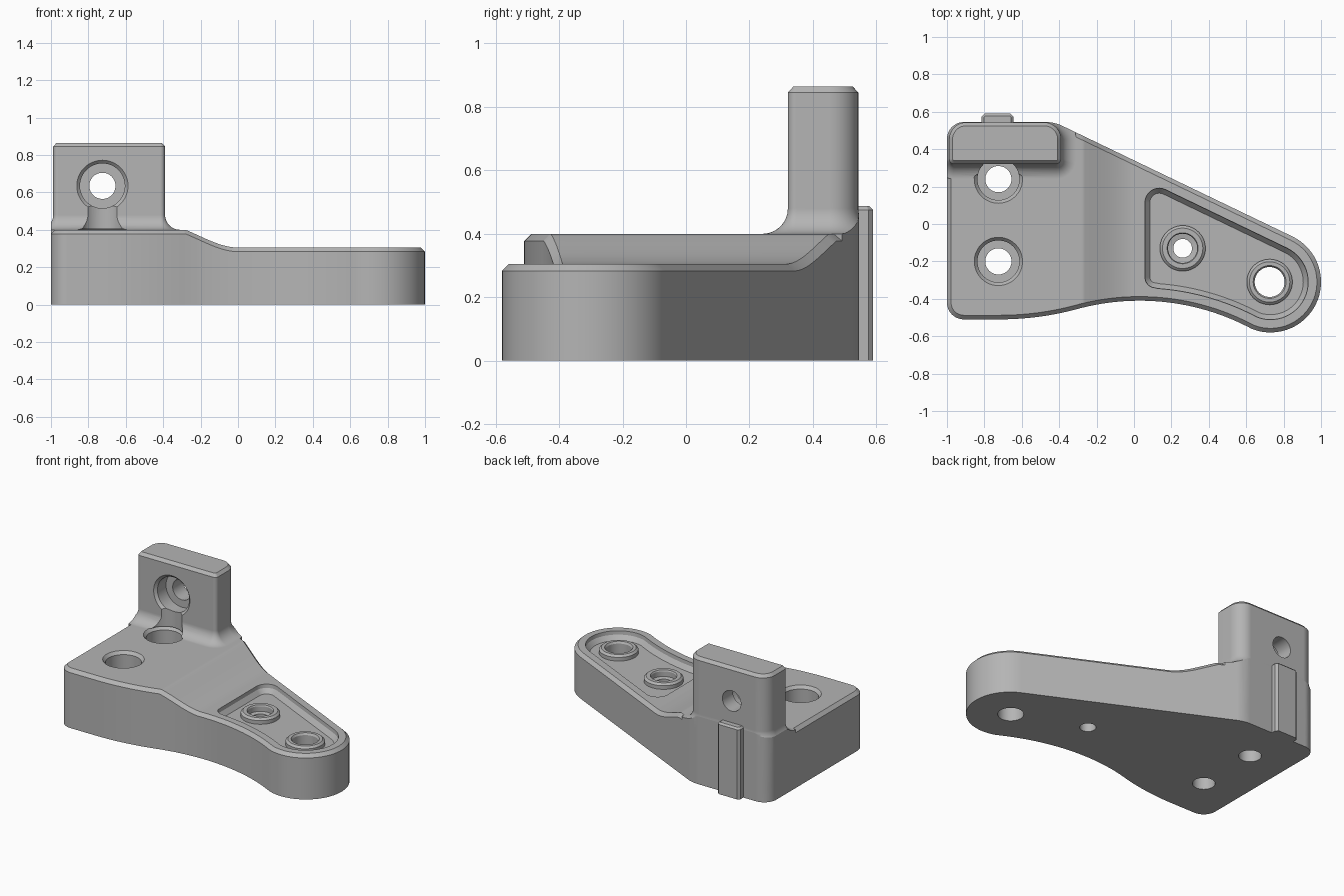
import bpy, bmesh
from math import cos, sin, pi, radians
from mathutils import Vector, Matrix

if "Cube" in bpy.data.objects:
    bpy.data.objects.remove(bpy.data.objects["Cube"])

grey = bpy.data.materials.new("machined_grey")
grey.use_nodes = True
grey.diffuse_color = (0.46, 0.46, 0.46, 1)
grey.node_tree.nodes["Principled BSDF"].inputs["Base Color"].default_value = grey.diffuse_color


def arc(cx, cy, r, start, end, n):
    angles = [radians(start + (end - start) * i / n) for i in range(n + 1)]
    return [Vector((cx + r * cos(a), cy + r * sin(a))) for a in angles]


def clean(points):
    """Drop points that nearly repeat their neighbour."""
    return [p for i, p in enumerate(points) if (p - points[i - 1]).length > 0.006]


def inset(points, d):
    """Move a counter-clockwise outline inward by d."""
    result = []
    for i, p in enumerate(points):
        a = (p - points[i - 1]).normalized()
        b = (points[(i + 1) % len(points)] - p).normalized()
        na, nb = Vector((-a.y, a.x)), Vector((-b.y, b.x))
        result.append(p + (na + nb) * d / (1 + na.dot(nb)))
    return result


def make(name, bm):
    bmesh.ops.recalc_face_normals(bm, faces=bm.faces)
    mesh = bpy.data.meshes.new(name)
    bm.to_mesh(mesh)
    bm.free()
    mesh.materials.append(grey)
    obj = bpy.data.objects.new(name, mesh)
    bpy.context.collection.objects.link(obj)
    return obj


def loft(rings):
    """Closed solid through equally long rings of 3D points."""
    bm = bmesh.new()
    loops = [[bm.verts.new(p) for p in ring] for ring in rings]
    n = len(loops[0])
    for low, high in zip(loops, loops[1:]):
        for i in range(n):
            j = (i + 1) % n
            bm.faces.new((low[i], low[j], high[j], high[i]))
    bm.faces.new(loops[0][::-1])
    bm.faces.new(loops[-1])
    return bm


def stack(outline, levels):
    return loft([[(p.x, p.y, z) for p in inset(outline, d)] for z, d in levels])


def lathe(name, profile, x, y, z=0.0, tilt=0.0):
    bm = loft([[(p.x, p.y, h) for p in arc(0, 0, r, 0, 352.5, 47)] for r, h in profile])
    bm.transform(Matrix.Translation((x, y, z)) @ Matrix.Rotation(tilt, 4, "X"))
    return make(name, bm)


def combine(target, tool, operation):
    mod = target.modifiers.new("boolean", "BOOLEAN")
    mod.operation, mod.solver, mod.object = operation, "EXACT", tool
    bpy.context.view_layer.objects.active = target
    bpy.ops.object.modifier_apply(modifier=mod.name)
    bpy.data.objects.remove(tool)


# Plan outline of the base plate
outline = clean(
    arc(-0.91, -0.42, 0.09, 180, 270, 10)
    + arc(-0.72, 1.09, 1.6, -90, -75, 10)
    + arc(0.03, -1.68, 1.27, 104.5, 62.9, 24)
    + arc(0.73, -0.31, 0.27, -117.1, 64.4, 32)
    + arc(-0.471, 0.345, 0.2, 64.4, 90, 6)
    + arc(-0.91, 0.455, 0.09, 90, 180, 10))

# Base plate with chamfered rim, stepped down along a curved ramp
RAMP, HIGH, LOW = -0.28, 0.4, 0.305


def drop(x):
    t = min(max((x - RAMP) / -RAMP, 0), 1)
    return (HIGH - LOW) * (1 - (1 - t) ** 2 * (1 + 0.8 * t))


bm = stack(outline, [(0, 0), (HIGH - 0.022, 0), (HIGH, 0.022)])
for i in range(17):
    bmesh.ops.bisect_plane(bm, geom=bm.verts[:] + bm.edges[:] + bm.faces[:], dist=1e-5,
                           plane_co=(RAMP * (1 - i / 16), 0, 0), plane_no=(1, 0, 0))
for v in bm.verts:
    if v.co.z > 0.3:
        v.co.z -= drop(v.co.x)
bracket = make("bracket", bm)

# Upright lug with a flared foot, trimmed to the plate outline
lug_plan = clean(
    arc(-0.962, 0.347, 0.026, 180, 270, 6)
    + arc(-0.416, 0.347, 0.026, 270, 360, 6)
    + arc(-0.48, 0.453, 0.09, 0, 90, 10)
    + arc(-0.898, 0.453, 0.09, 90, 180, 10))
FLARE = 0.08
levels = [(0.1, -FLARE)]
for i in range(9):
    a = i / 8 * pi / 2
    levels.append((HIGH + FLARE * (1 - cos(a)), -FLARE * (1 - sin(a))))
levels += [(0.845, 0), (0.865, 0.018)]
lug = make("upright_lug", stack(lug_plan, levels))
combine(lug, make("lug_trim", stack(outline, [(0.05, 0), (1, 0)])), "INTERSECT")
combine(bracket, lug, "UNION")

# Locating key on the back
key_plan = [Vector(p) for p in ((-0.815, 0.48), (-0.645, 0.48), (-0.645, 0.575),
                                (-0.66, 0.59), (-0.8, 0.59), (-0.815, 0.575))]
key = make("back_key", stack(key_plan, [(0, 0), (0.475, 0), (0.487, 0.012)]))
combine(bracket, key, "UNION")

# Shallow pocket in the arm
pocket_plan = clean(
    arc(0.115, -0.285, 0.06, 180, 270, 8)
    + arc(0.03, -1.68, 1.335, 86, 62.9, 16)
    + arc(0.73, -0.31, 0.205, -117.1, 64.4, 28)
    + arc(0.135, 0.115, 0.08, 64.4, 180, 10))
pocket = make("pocket_cutter", stack(pocket_plan, [(0.25, 0.03), (0.28, 0.006), (0.34, 0)]))
combine(bracket, pocket, "DIFFERENCE")

# Two bosses in the pocket, each with its hole
ARM_HOLES = (
    (0.26, -0.13, [(0.05, -0.1), (0.05, 0.24), (0.078, 0.245), (0.078, 0.28), (0.09, 0.3)]),
    (0.725, -0.31, [(0.08, -0.1), (0.08, 0.275), (0.095, 0.3)]))
for x, y, hole in ARM_HOLES:
    boss = lathe("boss", [(0.122, 0.2), (0.122, 0.275), (0.108, 0.288)], x, y)
    combine(bracket, boss, "UNION")
    combine(bracket, lathe("boss_hole_cutter", hole, x, y), "DIFFERENCE")

# Counterbored mounting holes; the rear one notches the lug foot
bore = [(0.07, -0.1), (0.07, 0.2), (0.112, 0.2), (0.112, 0.38),
        (0.13, 0.401), (0.112, 0.405), (0.112, 0.57)]
for y in (-0.2, 0.24):
    combine(bracket, lathe("mount_hole_cutter", bore, -0.725, y), "DIFFERENCE")

# Counterbored cross hole through the lug
cross = [(0.138, -0.05), (0.138, 0), (0.12, 0.018), (0.12, 0.11), (0.07, 0.11), (0.07, 0.4)]
cross_cutter = lathe("cross_hole_cutter", cross, -0.725, 0.32, 0.635, -pi / 2)
combine(bracket, cross_cutter, "DIFFERENCE")

# Smooth curved faces, keep machined edges crisp
bpy.ops.object.select_all(action="DESELECT")
bracket.select_set(True)
bpy.context.view_layer.objects.active = bracket
bpy.ops.object.shade_smooth_by_angle(angle=radians(28))
weighted = bracket.modifiers.new("weighted_normals", "WEIGHTED_NORMAL")
weighted.keep_sharp = True
